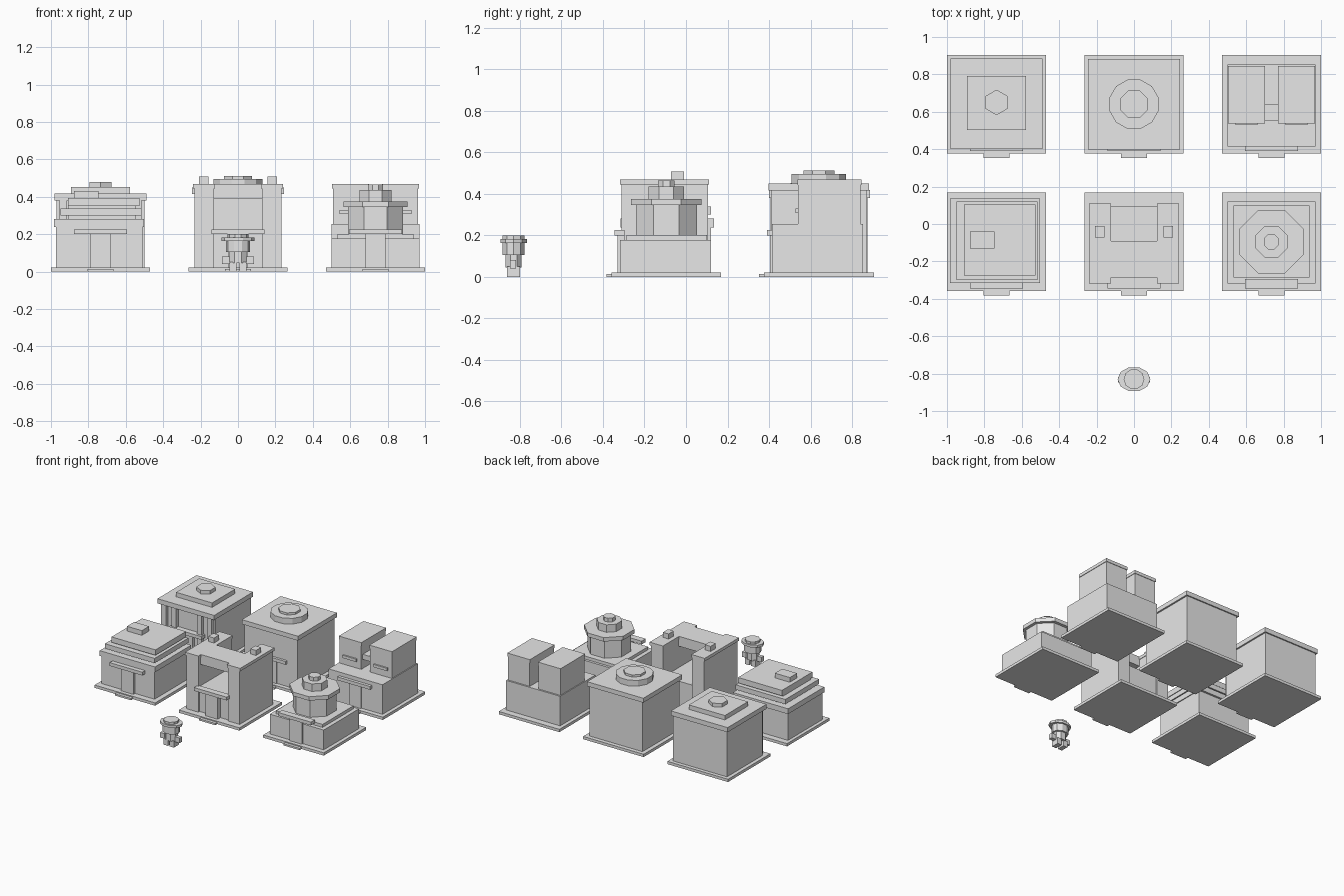
import bpy
import math

cube = bpy.data.objects.get("Cube")
if cube:
    bpy.data.objects.remove(cube, do_unlink=True)

stone = bpy.data.materials.new("light_grey")
stone.use_nodes = True
grey = (0.8, 0.8, 0.8, 1)
stone.diffuse_color = grey
stone.node_tree.nodes["Principled BSDF"].inputs["Base Color"].default_value = grey


def finish(name):
    ob = bpy.context.object
    ob.name = name
    ob.data.materials.append(stone)
    return ob


def box(name, x, y, z):
    """Box from its (low, high) range on each axis."""
    bpy.ops.mesh.primitive_cube_add(size=1, location=[sum(r) / 2 for r in (x, y, z)])
    ob = finish(name)
    ob.scale = [r[1] - r[0] for r in (x, y, z)]
    return ob


def prism(name, centre, half, z, sides=8, depth=None, turn=None):
    """Upright prism; by default a flat side faces the front."""
    turn = math.pi / sides if turn is None else turn
    bpy.ops.mesh.primitive_cylinder_add(
        vertices=sides, radius=1, depth=1,
        location=(centre[0], centre[1], sum(z) / 2))
    ob = finish(name)
    for v in ob.data.vertices:
        a = math.atan2(v.co.y, v.co.x) + turn
        v.co.x, v.co.y = math.cos(a), math.sin(a)
    ob.scale = (half, depth or half, z[1] - z[0])
    return ob


class Plot:
    """Building site: all coordinates are relative to its centre."""

    def __init__(self, name, cx, cy):
        self.name, self.cx, self.cy = name, cx, cy
        s = 0.264
        self.box("ground_plate", (-s, s), (-s, s), (0, 0.022))
        self.box("doorstep", (-0.07, 0.07), (-0.288, -s), (0, 0.014))
        self.box("door", (-0.053, 0.053), (-0.235, -0.2), (0.022, 0.2))
        self.box("awning", (-0.142, 0.142), (-0.25, -0.2), (0.2, 0.226))

    def box(self, part, x, y, z):
        return box(self.name + "_" + part,
                   [self.cx + v for v in x], [self.cy + v for v in y], z)

    def prism(self, part, half, z, sides=8, turn=None, dy=0):
        return prism(self.name + "_" + part, (self.cx, self.cy + dy), half, z, sides, turn=turn)


FRONT, BACK, SIDE = -0.095, 0.64, 0.735

# Columned hall
hall = Plot("hall", -SIDE, BACK)
hall.box("body", (-0.235, 0.235), (-0.205, 0.235), (0.022, 0.38))
for i, x in enumerate((-0.2, -0.11, 0.11, 0.2)):
    hall.box(f"column_{i}", (x - 0.02, x + 0.02), (-0.232, -0.2), (0.022, 0.38))
hall.box("roof", (-0.247, 0.247), (-0.24, 0.245), (0.38, 0.417))
hall.box("upper_roof", (-0.157, 0.157), (-0.137, 0.15), (0.417, 0.452))
hall.prism("finial", 0.068, (0.452, 0.48), 6, 0, 0.01)

# Plain block with a round roof cap
block = Plot("block", 0, BACK)
block.box("body", (-0.232, 0.232), (-0.23, 0.232), (0.022, 0.415))
block.box("roof", (-0.245, 0.245), (-0.243, 0.242), (0.415, 0.45))
block.prism("drum", 0.136, (0.45, 0.495), 12)
block.prism("cap", 0.08, (0.495, 0.512))

# Twin towers on a podium
twin = Plot("twin", SIDE, BACK)
twin.box("podium", (-0.235, 0.235), (-0.226, 0.213), (0.022, 0.255))
for side, (a, b) in {"right": (-0.232, -0.035), "left": (0.035, 0.232)}.items():
    twin.box(side + "_tower", (a + 0.004, b - 0.004), (-0.1, 0.2), (0.255, 0.443))
    twin.box(side + "_tower_roof", (a, b), (-0.104, 0.204), (0.443, 0.468))
    mid = (a + b) / 2
    twin.box(side + "_ledge", (mid - 0.059, mid + 0.059), (-0.112, -0.1), (0.308, 0.33))
twin.box("bridge", (-0.035, 0.035), (-0.087, 0), (0.33, 0.37))

# Stacked terraces, each pushed towards the back
terrace = Plot("terrace", -SIDE, FRONT)
terrace.box("body", (-0.238, 0.225), (-0.215, 0.215), (0.022, 0.238))
terrace.box("slab_1", (-0.25, 0.232), (-0.22, 0.231), (0.238, 0.28))
terrace.box("core", (-0.17, 0.19), (-0.16, 0.18), (0.28, 0.36))
terrace.box("slab_2", (-0.215, 0.218), (-0.205, 0.215), (0.3, 0.338))
terrace.box("slab_3", (-0.175, 0.208), (-0.18, 0.2), (0.35, 0.393))
terrace.box("roof_box", (-0.142, -0.012), (-0.035, 0.055), (0.393, 0.43))

# Gate building: two towers joined by a lintel over an open terrace
gate = Plot("gate", 0, FRONT)
gate.box("lower_block", (-0.128, 0.128), (-0.2, 0.19), (0.022, 0.22))
gate.box("lintel", (-0.128, 0.128), (-0.19, 0.005), (0.39, 0.468))
for side, s in (("right", -1), ("left", 1)):
    gate.box(side + "_tower", sorted((s * 0.128, s * 0.232)), (-0.215, 0.2), (0.022, 0.444))
    gate.box(side + "_tower_roof", sorted((s * 0.124, s * 0.24)), (-0.222, 0.205), (0.444, 0.468))
    gate.box(side + "_chimney", sorted((s * 0.158, s * 0.208)), (0.022, 0.085), (0.468, 0.508))

# Low house with an eight-sided lantern tower
lantern = Plot("lantern", SIDE, FRONT)
lantern.box("body", (-0.235, 0.235), (-0.223, 0.215), (0.022, 0.178))
lantern.box("roof", (-0.203, 0.203), (-0.192, 0.195), (0.178, 0.202))
for part, half, z in (("drum", 0.159, (0.202, 0.345)), ("eave", 0.184, (0.345, 0.376)),
                      ("turret", 0.092, (0.376, 0.435)), ("finial", 0.044, (0.435, 0.465))):
    lantern.prism(part, half, z)

# Small figure in the forecourt
spot = (0, -0.83)
prism("figure_hat_crown", spot, 0.055, (0.18, 0.2), 10)
prism("figure_hat_brim", spot, 0.088, (0.163, 0.182), 10, 0.067)
prism("figure_head", spot, 0.065, (0.105, 0.163), 10, 0.055)
prism("figure_body", spot, 0.05, (0.045, 0.105), 8, 0.042)
for side, s in (("right", -1), ("left", 1)):
    box(f"figure_{side}_leg", sorted((s * 0.008, s * 0.045)), (-0.862, -0.8), (0, 0.05))
    box(f"figure_{side}_arm", sorted((s * 0.045, s * 0.085)), (-0.848, -0.818), (0.04, 0.08))
